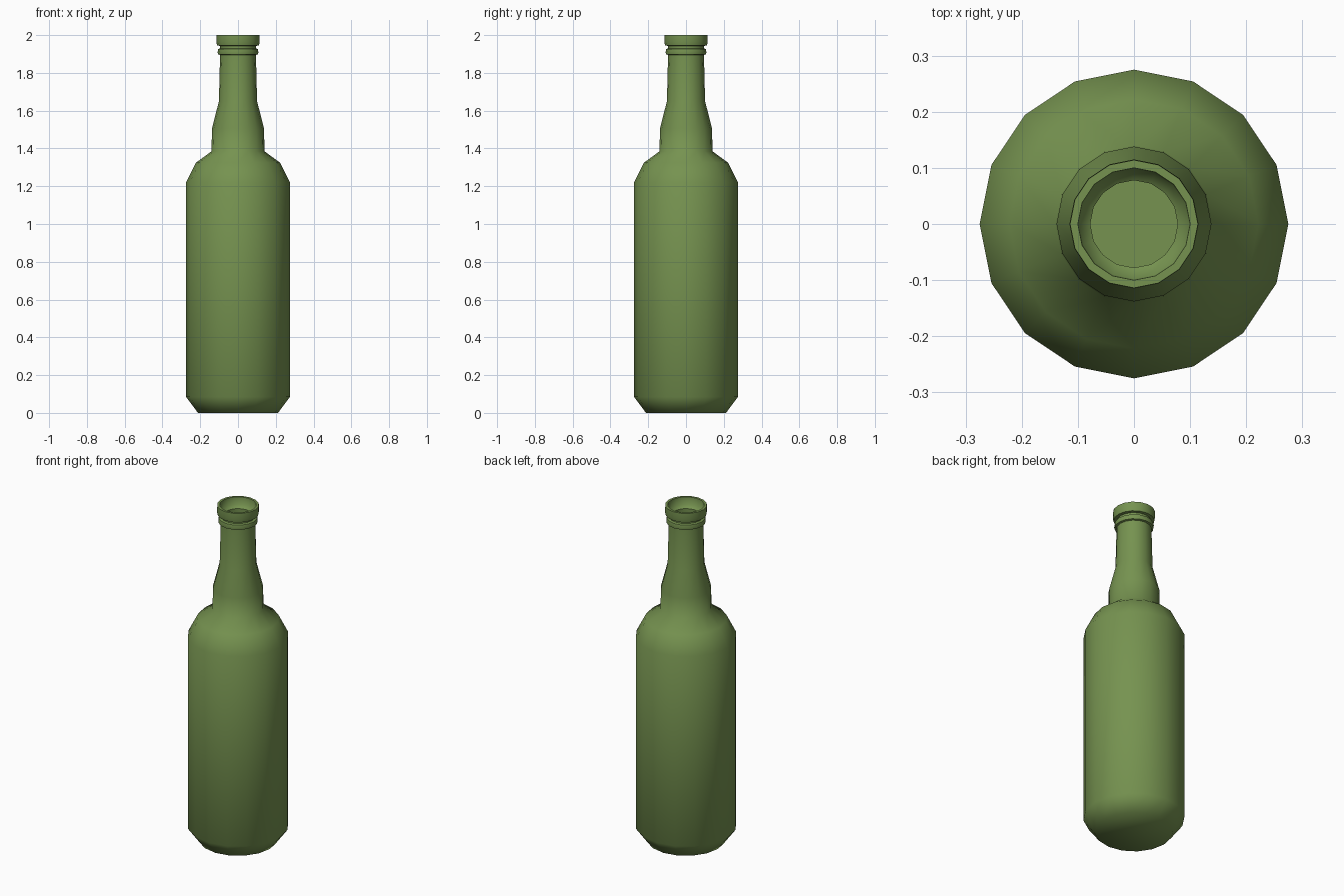
import bpy, bmesh
from math import cos, sin, pi, radians

if "Cube" in bpy.data.objects:
    bpy.data.objects.remove(bpy.data.objects["Cube"])

SIDES = 16

# outer wall from the base up, over the rim, then down the inner wall (radius, height)
outer = [(0.212, 0), (0.275, 0.085), (0.275, 1.22), (0.222, 1.325), (0.14, 1.385),
         (0.138, 1.505), (0.101, 1.65), (0.095, 1.895)]
finish = [(0.106, 1.898), (0.108, 1.91), (0.105, 1.926), (0.094, 1.93),
          (0.094, 1.943), (0.111, 1.945), (0.115, 1.965), (0.114, 2.0), (0.1, 2.0)]
inner = [(0.098, 1.955), (0.078, 1.94), (0.08, 1.89), (0.084, 1.65), (0.121, 1.5),
         (0.123, 1.375), (0.21, 1.312), (0.258, 1.215), (0.258, 0.09), (0.204, 0.017)]


def lathe(name, profile, colour):
    bm = bmesh.new()
    rings = [[bm.verts.new((r * cos(2 * pi * i / SIDES), r * sin(2 * pi * i / SIDES), z))
              for i in range(SIDES)] for r, z in profile]
    for a, b in zip(rings, rings[1:]):
        for i in range(SIDES):
            j = (i + 1) % SIDES
            bm.faces.new((a[i], a[j], b[j], b[i]))
    # underside and inside floor
    bm.faces.new(rings[0][::-1])
    bm.faces.new(rings[-1])
    bmesh.ops.recalc_face_normals(bm, faces=bm.faces[:])
    mesh = bpy.data.meshes.new(name)
    bm.to_mesh(mesh)
    bm.free()
    obj = bpy.data.objects.new(name, mesh)
    bpy.context.collection.objects.link(obj)
    mat = bpy.data.materials.new(name + "_green")
    mat.diffuse_color = colour
    mat.use_nodes = True
    mat.node_tree.nodes["Principled BSDF"].inputs["Base Color"].default_value = mat.diffuse_color
    mesh.materials.append(mat)
    bpy.context.view_layer.objects.active = obj
    obj.select_set(True)
    bpy.ops.object.shade_smooth_by_angle(angle=radians(54))
    return obj


# glass bottle with hollow interior
lathe("bottle", outer + finish + inner, (0.18, 0.29, 0.08, 1))
